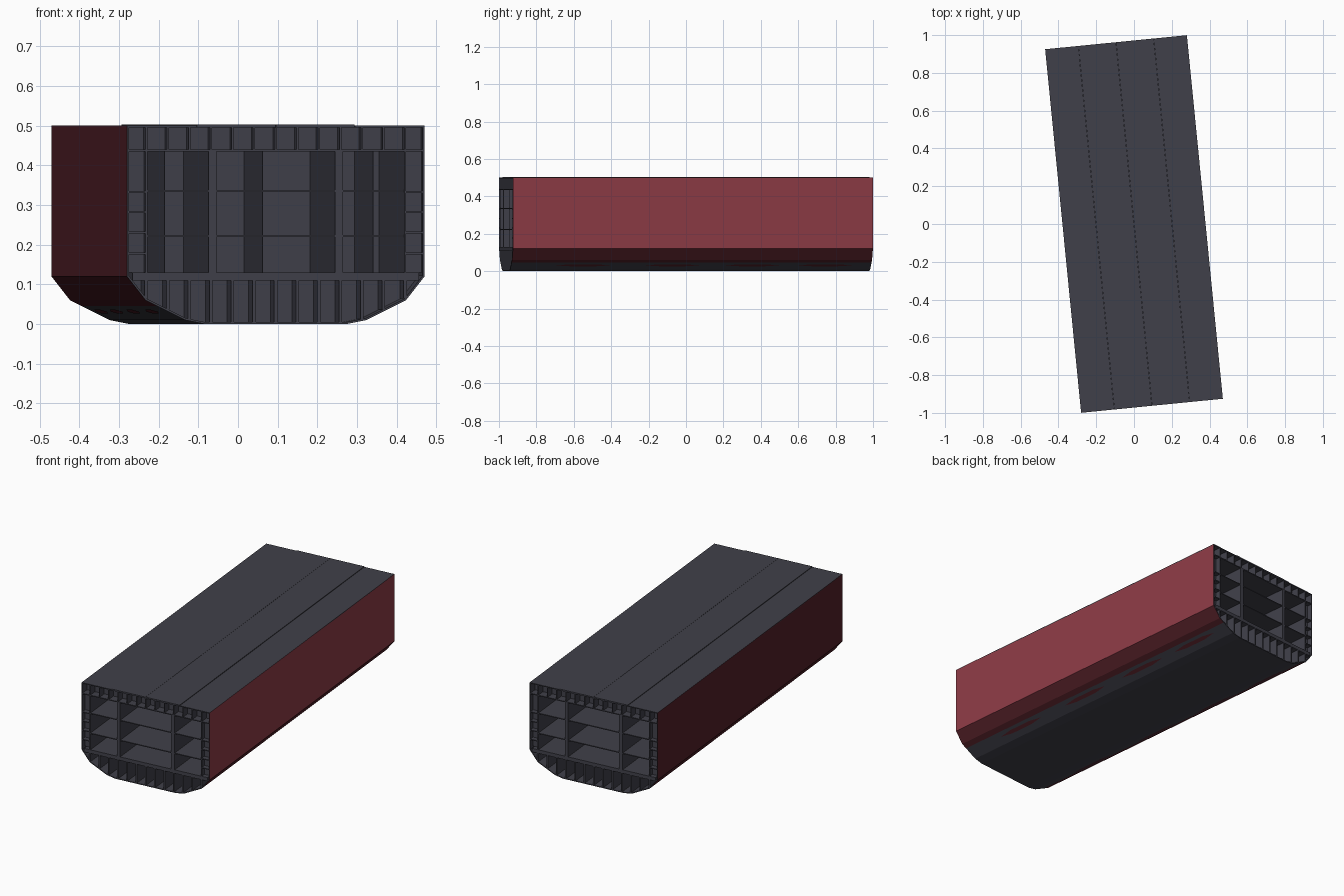
import bpy, bmesh, math

cube = bpy.data.objects.get("Cube")
if cube:
    bpy.data.objects.remove(cube, do_unlink=True)

YAW = math.radians(5.65)
HW, HL = 0.377, 0.967          # half width and half length
TOP, CEIL, FLOOR = 0.5, 0.44, 0.13
INNER = 0.328                  # inner side wall
T = 0.005                      # plate thickness
# Half section of the hull, from deck edge to keel
HALF = [(HW, TOP), (HW, 0.12), (0.33, 0.06), (0.30, 0.045), (0.23, 0.01), (0.18, 0)]
RIBS = [-INNER + i * 2 * INNER / 12 for i in range(13)]


def material(name, color):
    m = bpy.data.materials.new(name)
    m.use_nodes = True
    m.diffuse_color = color
    m.node_tree.nodes["Principled BSDF"].inputs["Base Color"].default_value = color
    return m


GREY = material("steel grey", (0.051, 0.051, 0.067, 1))
RED = material("hull red", (0.265, 0.043, 0.06, 1))
DARK_RED = material("dark hull red", (0.086, 0.014, 0.021, 1))


def make(name, bm, mats=(GREY,)):
    mesh = bpy.data.meshes.new(name)
    bm.to_mesh(mesh)
    bm.free()
    for m in mats:
        mesh.materials.append(m)
    obj = bpy.data.objects.new(name, mesh)
    obj.rotation_euler.z = YAW
    bpy.context.collection.objects.link(obj)
    return obj


def boxes(name, spans):
    """One object from boxes, each given as x, y and z ranges."""
    bm = bmesh.new()
    for xs, ys, zs in spans:
        verts = bmesh.ops.create_cube(bm, size=1)["verts"]
        for v in verts:
            v.co = [(a + b) / 2 + c * (b - a) for c, (a, b) in zip(v.co, (xs, ys, zs))]
    return make(name, bm)


def around(c, width=T):
    return (c - width / 2, c + width / 2)


def hull_z(x):
    """Height of the hull plating at a distance from the centreline."""
    x = abs(x)
    for (x1, z1), (x0, z0) in zip(HALF[1:], HALF[2:]):
        if x0 <= x <= x1:
            return z0 + (z1 - z0) * (x - x0) / (x1 - x0)
    return 0.0


LENGTH = (-HL, HL)
ENDS = (-1, 1)

# Outer shell: one red side, the other side and bilges dark red, the rest grey
profile = HALF + [(-x, z) for x, z in reversed(HALF)]
bm = bmesh.new()
rows = [[bm.verts.new((x, y, z)) for x, z in profile] for y in LENGTH]
for i in range(len(profile) - 1):
    f = bm.faces.new((rows[0][i], rows[0][i + 1], rows[1][i + 1], rows[1][i]))
    c = f.calc_center_median()
    if c.z < 0.045:
        f.material_index = 2
    else:
        f.material_index = 0 if c.x > 0 and c.z > 0.12 else 1
shell = make("hull_shell", bm, (RED, DARK_RED, GREY, GREY, GREY))
solid = shell.modifiers.new("thickness", 'SOLIDIFY')
solid.thickness = T
solid.offset = -1
solid.material_offset = 2
solid.material_offset_rim = 2

# Worn dark red patches along the lower bilge
bm = bmesh.new()
for s in ENDS:
    for y in (-0.58, -0.1, 0.33, 0.72):
        ring = [(0.275, -0.15), (0.265, -0.07), (0.265, 0.07),
                (0.275, 0.15), (0.285, 0.07), (0.285, -0.07)]
        bm.faces.new([bm.verts.new((s * x, y + dy, hull_z(x) - 0.0015))
                      for x, dy in ring[::-s]])
bmesh.ops.recalc_face_normals(bm, faces=bm.faces)
for f in bm.faces:
    if f.normal.z > 0:
        f.normal_flip()
make("bilge_patches", bm, (DARK_RED,))

# Upper deck in four strakes with fine seams, the middle two slightly raised
deck = []
for s in ENDS:
    deck.append((sorted((s * 0.201, s * HW)), LENGTH, (TOP - T, TOP)))
    deck.append((sorted((s * 0.0005, s * 0.2)), LENGTH, (TOP - T, TOP + 0.003)))
boxes("upper_deck", deck)
boxes("deck_underside", [((-HW + T, HW - T), LENGTH, (CEIL - T, CEIL))])
boxes("deck_girders", [(around(x), LENGTH, (CEIL, TOP - T)) for x in RIBS])
boxes("deck_frames", [((-HW + T, HW - T), around(s * (HL - 0.05)), (CEIL, TOP - T))
                      for s in ENDS])

# Double bottom with longitudinal girders and end frames
boxes("inner_bottom", [((-HW + 0.014, HW - 0.014), LENGTH, (FLOOR - 0.02, FLOOR))])
boxes("bottom_girders", [(around(x, 0.008), LENGTH, (hull_z(x) + T, FLOOR - 0.02))
                         for x in RIBS])
bm = bmesh.new()
section = [(x, z) for x, z in profile if z < 0.125]
for s in ENDS:
    bm.faces.new([bm.verts.new((x * 0.99, s * (HL - 0.1), z + 0.002))
                  for x, z in section[::s]])
make("bottom_frames", bm)

# Side tanks with inner walls, stringers and end frames
walls, stringers, frames = [], [], []
for s in ENDS:
    tank = sorted((s * INNER, s * (HW - T)))
    walls.append((around(s * INNER), LENGTH, (FLOOR - 0.02, CEIL)))
    stringers += [(tank, LENGTH, around(z)) for z in (0.178, 0.23, 0.282, 0.333)]
    frames += [(tank, around(e * (HL - 0.03)), (FLOOR, CEIL)) for e in ENDS]
boxes("inner_side_walls", walls)
boxes("side_stringers", stringers)
boxes("side_frames", frames)

# Hold: two long walls and two decks
boxes("long_bulkheads", [(around(s * 0.16, 0.02), LENGTH, (FLOOR, CEIL)) for s in ENDS])
boxes("hold_decks", [((-INNER, INNER), (-HL + 0.002, HL - 0.002), around(z))
                     for z in (0.222, 0.335)])

# Cross walls: part-width panels with side returns, closed by a full wall
HEIGHT = (FLOOR, CEIL)
cross = [((-INNER, INNER), around(0.15), HEIGHT)]
for x0, x1 in ((-0.218, -0.165), (0.03, 0.155), (0.31, INNER)):
    cross += [((x0, x1), around(s * 0.32), HEIGHT) for s in ENDS]
    cross.append(((x0, x0 + T), (-0.32, 0.32), HEIGHT))
boxes("cross_bulkheads", cross)
